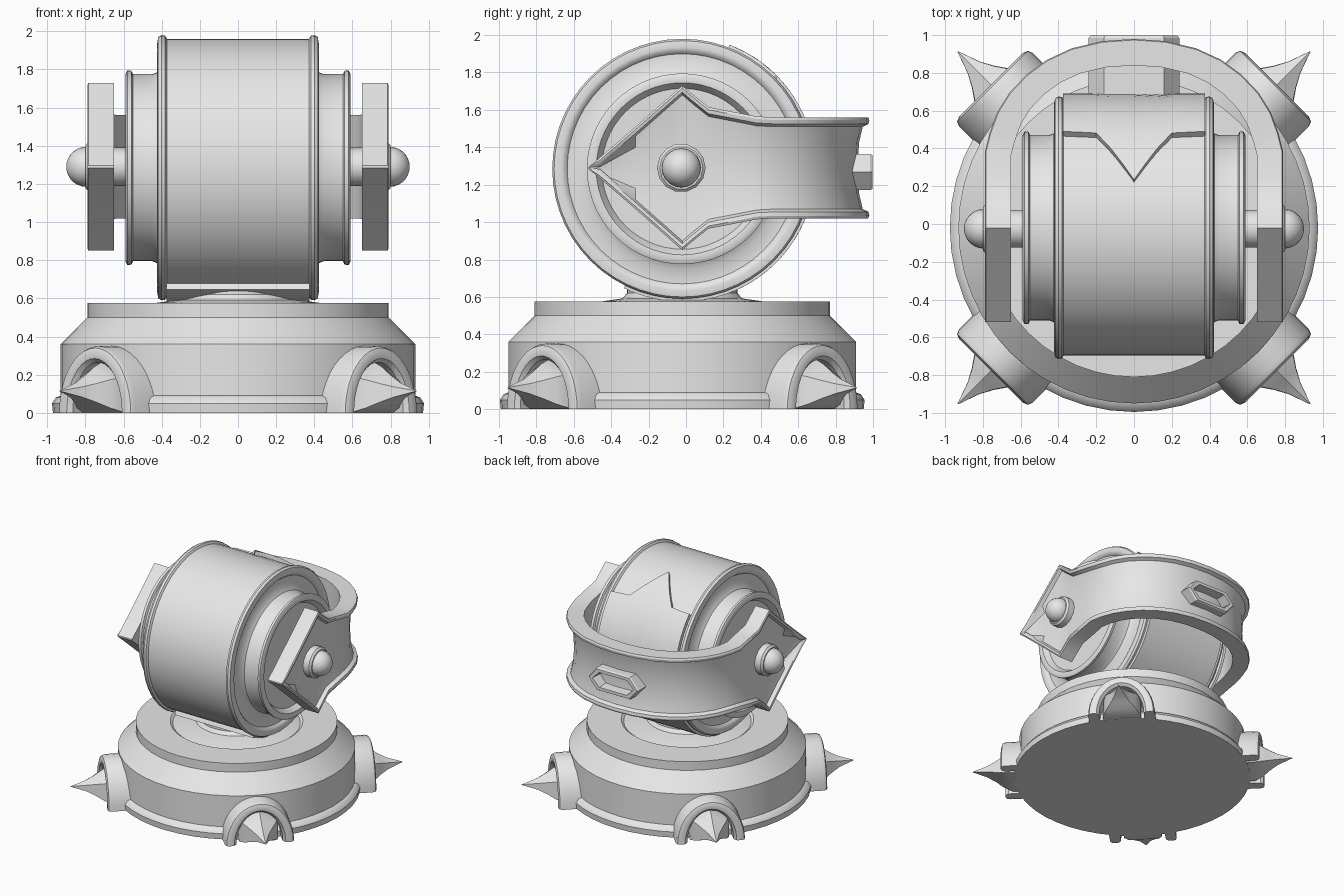
import bpy, bmesh, math
from mathutils import Vector, Matrix

if "Cube" in bpy.data.objects:
    bpy.data.objects.remove(bpy.data.objects["Cube"])

CY, CZ = -0.02, 1.285   # drum axis position

grey = bpy.data.materials.new("plain_grey")
grey.diffuse_color = (0.8, 0.8, 0.8, 1)
grey.use_nodes = True
grey.node_tree.nodes["Principled BSDF"].inputs["Base Color"].default_value = grey.diffuse_color


def finish(name, bm, angle=35):
    bmesh.ops.remove_doubles(bm, verts=bm.verts, dist=0.0004)
    bmesh.ops.recalc_face_normals(bm, faces=bm.faces)
    me = bpy.data.meshes.new(name)
    bm.to_mesh(me)
    bm.free()
    ob = bpy.data.objects.new(name, me)
    bpy.context.collection.objects.link(ob)
    me.materials.append(grey)
    bpy.ops.object.select_all(action='DESELECT')
    ob.select_set(True)
    bpy.context.view_layer.objects.active = ob
    bpy.ops.object.shade_smooth_by_angle(angle=math.radians(angle))
    return ob


def loft(name, rings, closed=True, caps=True, wrap=False, angle=35):
    """Skin a list of equal-length point rings."""
    bm = bmesh.new()
    vs = [[bm.verts.new(p) for p in ring] for ring in rings]
    n = len(vs[0])
    pairs = list(zip(vs, vs[1:])) + ([(vs[-1], vs[0])] if wrap else [])
    for a, b in pairs:
        for i in range(n if closed else n - 1):
            j = (i + 1) % n
            bm.faces.new((a[i], a[j], b[j], b[i]))
    if caps and closed:
        bm.faces.new(vs[0])
        bm.faces.new(vs[-1])
    if wrap and not closed:      # close both ends of an arch
        bm.faces.new([r[0] for r in vs])
        bm.faces.new([r[-1] for r in vs])
    return finish(name, bm, angle)


def lathe(name, profile, axis='z', segs=48, centre=(0, CY, 0), caps=True):
    """Spin (radius, position) pairs around the z or x axis."""
    rings = []
    for r, h in profile:
        ring = []
        for k in range(segs):
            a = 2 * math.pi * k / segs
            c, s = r * math.cos(a), r * math.sin(a)
            p = Vector((c, s, h)) if axis == 'z' else Vector((h, c, s))
            ring.append(p + Vector(centre))
        rings.append(ring)
    return loft(name, rings, caps=caps)


# Round pedestal with foot rim, sloped shoulder, top plate and neck
lathe("pedestal", [(.97, 0), (.975, .05), (.955, .08), (.93, .09), (.93, .36),
                   (.79, .5), (.79, .575), (.52, .575), (.5, .56), (.42, .578),
                   (.32, .592), (.295, .62), (.295, .72)])

# Drum with flanges, stepped sides and recessed end faces
half = [(.675, .372), (.692, .382), (.695, .40), (.685, .418), (.65, .424), (.63, .418),
        (.615, .40), (.54, .40), (.50, .425), (.49, .45), (.49, .55), (.508, .558),
        (.51, .58), (.49, .59), (.46, .586), (.445, .565), (.43, .54), (.1, .535)]
drum = [(r, -x) for r, x in reversed(half)] + half
lathe("drum", drum, 'x', 56, (0, CY, CZ))


# Strap wrapped round the back of the drum, with a pointed upper end
def strap_top(x):
    pts = [(0, 69), (.12, 54), (.2, 45), (.38, 44)]
    x = abs(x)
    for (x0, a0), (x1, a1) in zip(pts, pts[1:]):
        if x <= x1 + 1e-6:
            return a0 + (a1 - a0) * (x - x0) / (x1 - x0)
    return pts[-1][1]


cols = [-.375, -.2, -.12, -.06, 0, .06, .12, .2, .375]
STEPS = 32
bm = bmesh.new()
grids = []
for radius in (.71, .66):
    grid = []
    for x in cols:
        top = strap_top(x)
        col = []
        for k in range(STEPS + 1):
            a = math.radians(top + (-116 - top) * k / STEPS)
            col.append(bm.verts.new((x, CY + radius * math.cos(a), CZ + radius * math.sin(a))))
        grid.append(col)
    grids.append(grid)
out, inn = grids
for i in range(len(cols) - 1):
    for k in range(STEPS):
        bm.faces.new((out[i][k], out[i + 1][k], out[i + 1][k + 1], out[i][k + 1]))
    for k in (0, STEPS):
        bm.faces.new((out[i][k], out[i + 1][k], inn[i + 1][k], inn[i][k]))
for i in (0, len(cols) - 1):
    for k in range(STEPS):
        bm.faces.new((out[i][k], out[i][k + 1], inn[i][k + 1], inn[i][k]))
finish("drum_strap", bm)

# U-shaped yoke: channel section swept round the back, diamond ends
# stations are (outer x, y, half height)
side = [(.79, -.52, .006), (.79, -.46, .056), (.79, -.27, .22), (.79, -.07, .396),
        (.79, -.02, .44), (.79, .03, .397), (.79, .12, .325), (.79, .25, .30),
        (.79, .38, .275), (.765, .48, .27), (.725, .59, .27), (.66, .695, .27),
        (.57, .79, .27), (.46, .87, .27), (.33, .93, .27), (.17, .968, .27)]
path = side + [(0, .98, .27)] + [(-x, y, h) for x, y, h in reversed(side)]
rings = []
for i, (x, y, h) in enumerate(path):
    a, b = path[max(i - 1, 0)], path[min(i + 1, len(path) - 1)]
    t = Vector((b[0] - a[0], b[1] - a[1])).normalized()
    n = Vector((t.y, -t.x))
    rim = min(.035, h * .8)
    lip = min(.05, h * .9)
    deep = min(1, h / .1)
    section = [(.14, -h), (.006, -h), (0, -h + rim * .4), (.004, -h + rim),
               (.035 * deep, -h + lip), (.055 * deep, -h * .5), (.062 * deep, 0)]
    section += [(d, -z) for d, z in reversed(section[:-1])]
    rings.append([(x - n.x * d, y - n.y * d, 1.29 + z) for d, z in section])
loft("yoke", rings, angle=30)

# Pivot: axle, collar and domed cap on each side
for s, label in ((1, "right"), (-1, "left")):
    c = (0, CY - .005, 1.29)
    lathe("pivot_axle_" + label, [(.1, s * .52), (.1, s * .68)], 'x', 16, c)
    lathe("pivot_collar_" + label, [(.13, s * .70), (.13, s * .785), (.115, s * .80),
                                    (.09, s * .80)], 'x', 14, c)
    dome = [(.105 * math.cos(k * math.pi / 14), s * (.795 + .105 * math.sin(k * math.pi / 14)))
            for k in range(7)] + [(.002, s * .90)]
    lathe("pivot_cap_" + label, dome, 'x', 20, c)

# Hexagonal socket joining the drum to the back of the yoke
hexa = [(.24, 0), (.16, .097), (-.16, .097), (-.24, 0), (-.16, -.097), (.16, -.097)]
loft("back_socket", [[(x * f, y, 1.268 + z * g) for x, z in hexa] for y, f, g in
                     ((.62, 1, 1), (.985, 1, 1), (.998, .96, .92), (.998, .82, .66),
                      (.90, .78, .58))], angle=25)

# Four diagonal arches, each holding a concave pointed spike
house = [(-.16, 0), (.16, 0), (.155, .19), (0, .275), (-.155, .19)]
for k in range(4):
    turn = Matrix.Translation((0, CY, 0)) @ Matrix.Rotation(math.radians(45 + 90 * k), 4, 'Z')
    rings = []
    for r, w, h in ((.72, .275, .35), (1.035, .275, .35), (1.06, .265, .34), (1.07, .24, .315),
                    (1.065, .205, .285), (1.04, .185, .265), (.72, .18, .26)):
        ring = []
        for j in range(21):
            a = math.pi * j / 20
            ring.append(turn @ Vector((r, w * math.cos(a), h * math.sin(a))))
        rings.append(ring)
    loft(f"foot_arch_{k + 1}", rings, closed=False, wrap=True)
    spike = []
    for r, f in ((.85, 1), (1.0, .97), (1.07, .78), (1.13, .52), (1.20, .28), (1.32, .012)):
        spike.append([turn @ Vector((r, y * f, .115 + (z - .115) * f)) for y, z in house])
    loft(f"foot_spike_{k + 1}", spike, angle=30)
